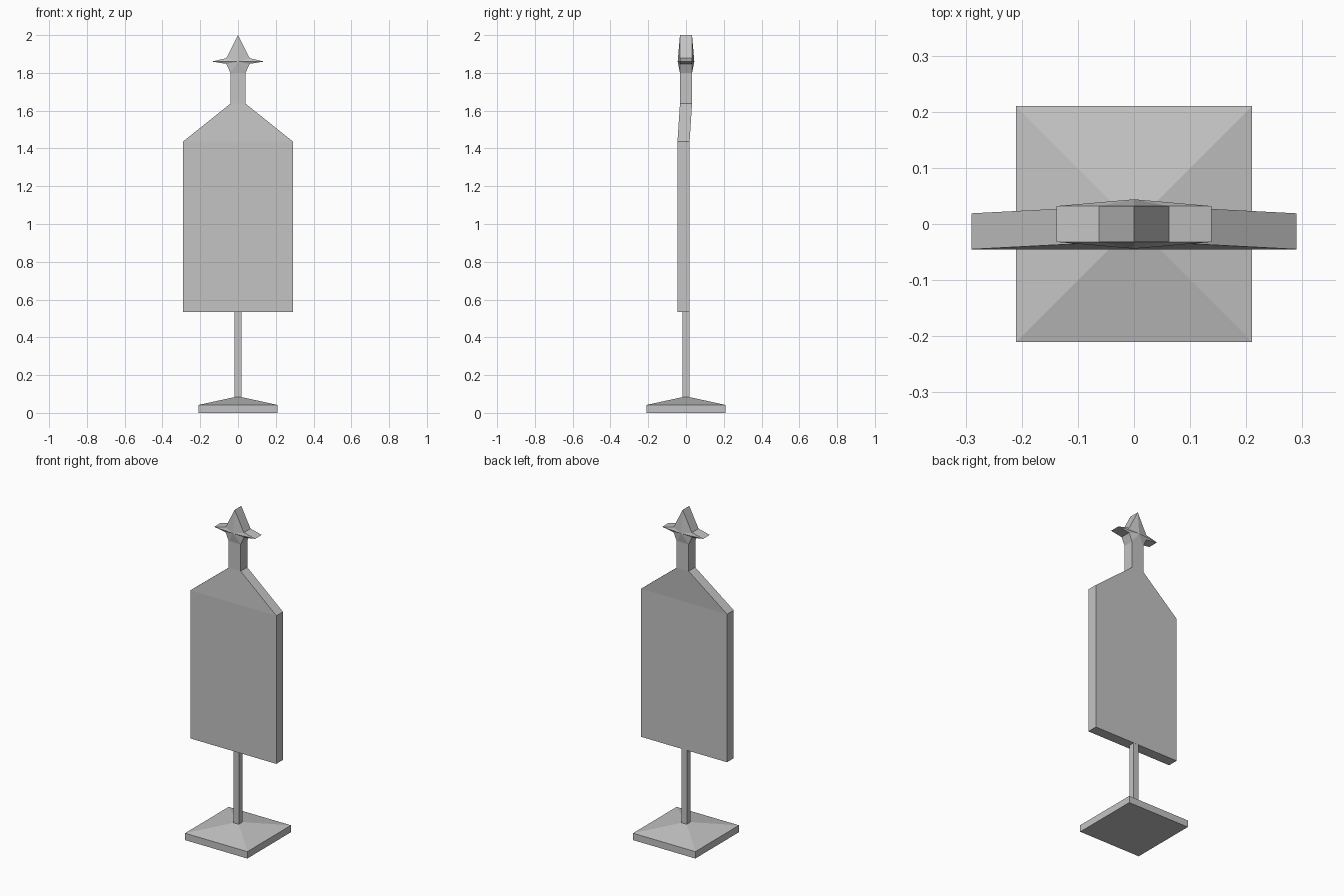
import bpy
import bmesh

cube = bpy.data.objects.get("Cube")
if cube:
    bpy.data.objects.remove(cube)

GREY = (0.55, 0.55, 0.55, 1)
grey = bpy.data.materials.new("plain grey")
grey.diffuse_color = GREY
grey.use_nodes = True
grey.node_tree.nodes["Principled BSDF"].inputs["Base Color"].default_value = GREY


def finish(name, bm):
    bmesh.ops.recalc_face_normals(bm, faces=bm.faces)
    mesh = bpy.data.meshes.new(name)
    bm.to_mesh(mesh)
    bm.free()
    mesh.materials.append(grey)
    bpy.context.collection.objects.link(bpy.data.objects.new(name, mesh))


def loft(name, sections):
    """Stack rectangles given as (z, half width, front y, back y)."""
    bm = bmesh.new()
    rings = []
    for z, w, front, back in sections:
        corners = [(-w, front), (w, front), (w, back), (-w, back)]
        rings.append([bm.verts.new((x, y, z)) for x, y in corners])
    for low, high in zip(rings, rings[1:]):
        for i in range(4):
            j = (i + 1) % 4
            bm.faces.new((low[i], low[j], high[j], high[i]))
    bm.faces.new(rings[0])
    bm.faces.new(rings[-1])
    finish(name, bm)


def bulged_star(name, outline, centre_z, depth, bulge):
    """Extrude an outline through y, with a raised centre on both sides."""
    bm = bmesh.new()
    sides = []
    for s in (-1, 1):
        ring = [bm.verts.new((x, s * depth, z)) for x, z in outline]
        hub = bm.verts.new((0, s * bulge, centre_z))
        for a, b in zip(ring, ring[1:] + ring[:1]):
            bm.faces.new((a, b, hub))
        sides.append(ring)
    front, back = sides
    for i in range(len(outline)):
        bm.faces.new((front[i - 1], front[i], back[i], back[i - 1]))
    finish(name, bm)


# Square foot with a shallow pyramid top
loft("base", [(0, 0.21, -0.21, 0.21), (0.042, 0.21, -0.21, 0.21),
              (0.085, 0.012, -0.012, 0.012)])

# Thin square post
loft("pole", [(0.07, 0.018, -0.018, 0.018), (0.54, 0.018, -0.018, 0.018)])

# Panel, sloped shoulders and neck
loft("banner_panel", [(0.535, 0.29, -0.045, 0.019), (1.437, 0.29, -0.045, 0.019),
                      (1.637, 0.04, -0.032, 0.032), (1.8, 0.04, -0.032, 0.032)])

# Four-pointed finial whose lower point flows into the neck
half = [(0.04, 1.8), (0.062, 1.848), (0.138, 1.86), (0.062, 1.878)]
outline = half + [(0, 2.0)] + [(-x, z) for x, z in reversed(half)]
bulged_star("star_finial", outline, 1.86, 0.032, 0.044)
